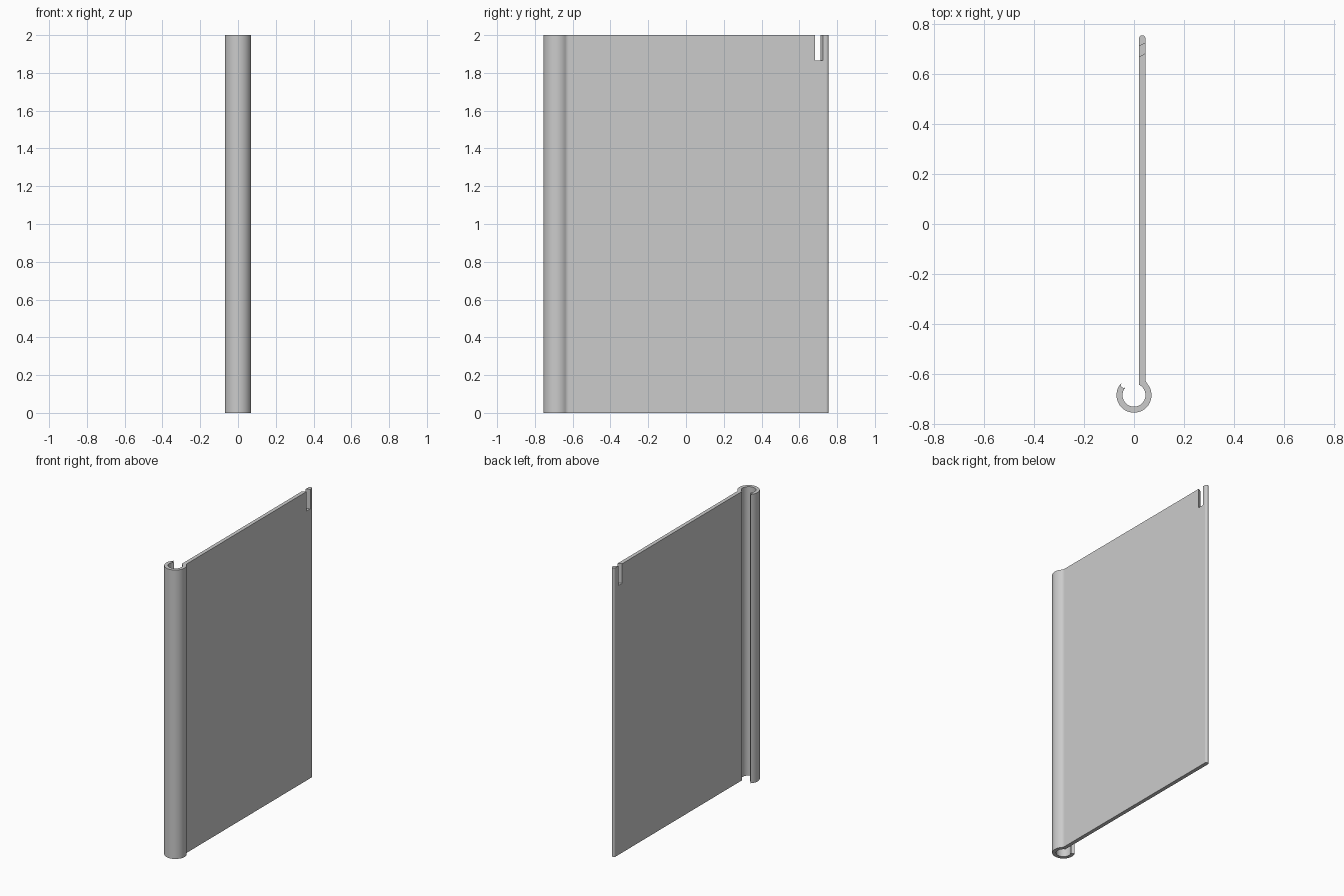
import bpy
import bmesh
from math import cos, sin, radians, sqrt, atan2, degrees

old = bpy.data.objects.get("Cube")
if old:
    bpy.data.objects.remove(old, do_unlink=True)

HEIGHT = 2.0
HOOK_Y, OUTER, INNER = -0.685, 0.07, 0.046     # hook centre and radii
LEFT, RIGHT, END = 0.02, 0.046, 0.755          # sheet sides and back edge
FILLET = 0.03
HOOK_END = 135                                 # angle where the hook stops


def arc(cx, cy, r, a0, a1, n):
    """Points on an arc, angles in degrees."""
    angles = [radians(a0 + (a1 - a0) * i / n) for i in range(n + 1)]
    return [(cx + r * cos(a), cy + r * sin(a)) for a in angles]


def prism(name, points, z0, z1):
    """Extrude a closed plan outline from z0 to z1."""
    bm = bmesh.new()
    face = bm.faces.new([bm.verts.new((x, y, z0)) for x, y in points])
    top = bmesh.ops.extrude_face_region(bm, geom=[face])
    verts = [v for v in top["geom"] if isinstance(v, bmesh.types.BMVert)]
    bmesh.ops.translate(bm, verts=verts, vec=(0, 0, z1 - z0))
    bmesh.ops.recalc_face_normals(bm, faces=bm.faces)
    mesh = bpy.data.meshes.new(name)
    bm.to_mesh(mesh)
    bm.free()
    obj = bpy.data.objects.new(name, mesh)
    bpy.context.collection.objects.link(obj)
    return obj


# Outline: rounded sheet edge, inside of hook, hook tip, outside of hook, fillet
half = (RIGHT - LEFT) / 2
fx = RIGHT + FILLET
fy = HOOK_Y + sqrt((OUTER + FILLET) ** 2 - fx ** 2)
join_out = degrees(atan2(fy - HOOK_Y, fx))
join_in = degrees(atan2(sqrt(INNER ** 2 - LEFT ** 2), LEFT))
tip, tip_r = radians(HOOK_END), (OUTER - INNER) / 2
mid = INNER + tip_r

outline = arc(LEFT + half, END - half, half, 0, 180, 12)
outline += arc(0, HOOK_Y, INNER, join_in, HOOK_END - 360, 40)
outline += arc(mid * cos(tip), HOOK_Y + mid * sin(tip), tip_r,
               HOOK_END + 180, HOOK_END, 10)[1:-1]
outline += arc(0, HOOK_Y, OUTER, HOOK_END, 360 + join_out, 48)
outline += arc(fx, fy, FILLET, 180 + join_out, 180, 8)[1:]
panel = prism("hooked_panel", outline, 0, HEIGHT)

# Slanted slot in the top back corner
slot = [(x, 0.697 + 0.54 * (x - 0.033) + side)
        for x, side in ((0, -0.021), (0.07, -0.021), (0.07, 0.021), (0, 0.021))]
cutter = prism("slot_cutter", slot, 1.865, 2.1)
cutter.hide_render = True

bpy.ops.object.select_all(action="DESELECT")
panel.select_set(True)
bpy.context.view_layer.objects.active = panel
cut = panel.modifiers.new("slot", "BOOLEAN")
cut.operation = "DIFFERENCE"
cut.solver = "EXACT"
cut.object = cutter
bpy.ops.object.modifier_apply(modifier=cut.name)
bpy.data.objects.remove(cutter, do_unlink=True)

# Smooth curls, flat sheet faces
bpy.ops.object.shade_smooth_by_angle(angle=radians(30))
for poly in panel.data.polygons:
    if poly.area > 0.5 or abs(poly.normal.z) > 0.9:
        poly.use_smooth = False

# Single grey material
grey = bpy.data.materials.new("plain_grey")
grey.use_nodes = True
colour = (0.6, 0.6, 0.6, 1)
grey.diffuse_color = colour
grey.node_tree.nodes["Principled BSDF"].inputs["Base Color"].default_value = colour
panel.data.materials.clear()
panel.data.materials.append(grey)
